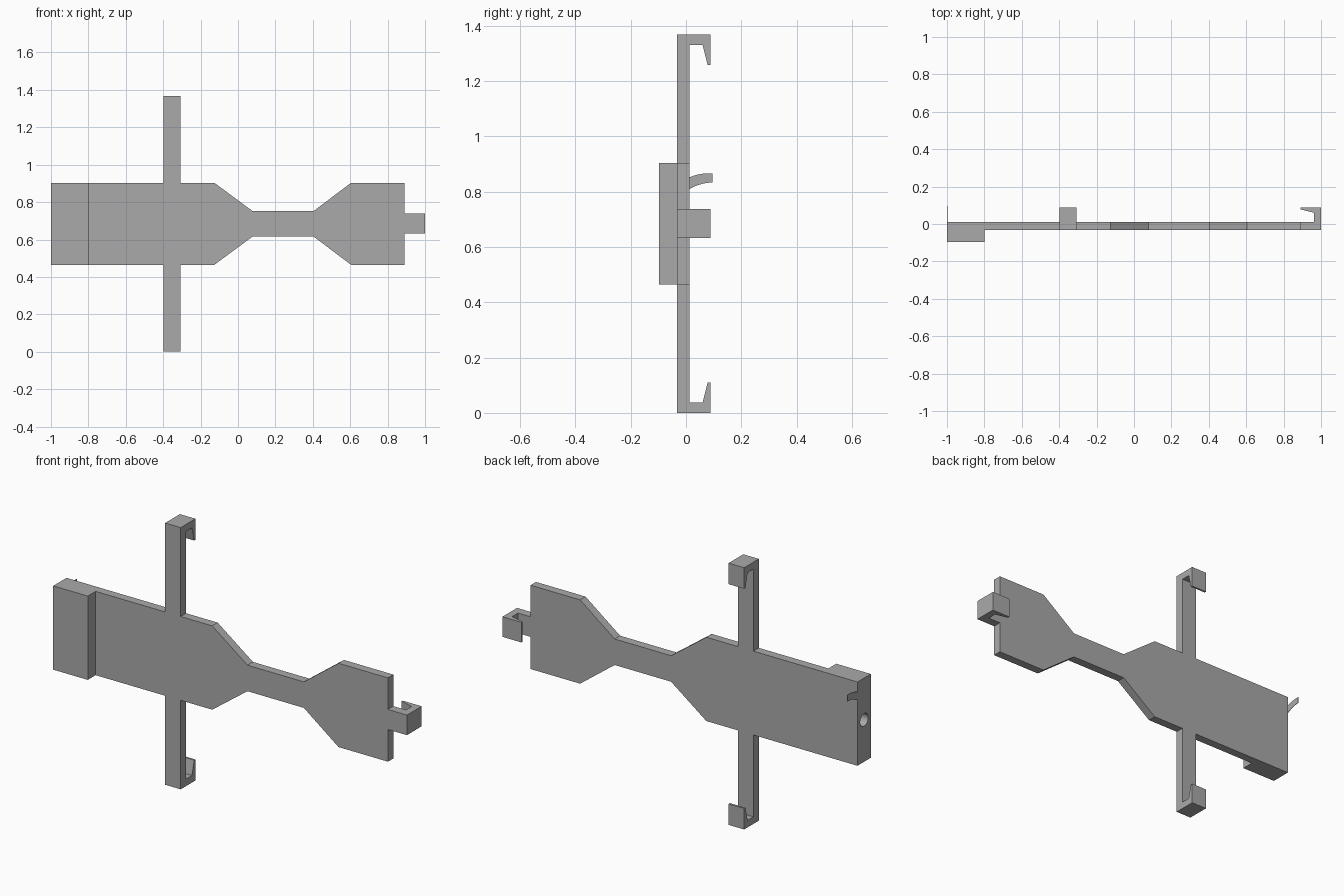
import bpy
import bmesh
from math import radians, sin, cos
from mathutils import Vector, Matrix

cube = bpy.data.objects.get("Cube")
if cube:
    bpy.data.objects.remove(cube)

grey = bpy.data.materials.new("plain grey")
grey.use_nodes = True
COLOUR = (0.4, 0.4, 0.4, 1)
grey.diffuse_color = COLOUR
grey.node_tree.nodes["Principled BSDF"].inputs["Base Color"].default_value = COLOUR

MID = 0.684            # height of the long axis
HALF = 0.219           # half height of the wide body
BACK, FRONT = 0.012, -0.033
HOOK_Y = 0.088


def finish(name, bm):
    bmesh.ops.recalc_face_normals(bm, faces=bm.faces)
    mesh = bpy.data.meshes.new(name)
    bm.to_mesh(mesh)
    bm.free()
    mesh.materials.append(grey)
    obj = bpy.data.objects.new(name, mesh)
    bpy.context.collection.objects.link(obj)
    return obj


def extrude(name, points, depth):
    """Solid from a closed outline, pushed along the depth vector."""
    bm = bmesh.new()
    face = bm.faces.new([bm.verts.new(p) for p in points])
    moved = bmesh.ops.extrude_face_region(bm, geom=[face])["geom"]
    verts = [v for v in moved if isinstance(v, bmesh.types.BMVert)]
    bmesh.ops.translate(bm, verts=verts, vec=Vector(depth))
    return finish(name, bm)


def clip_profile(root, tip):
    """Arm with a barbed hook, as (distance along arm, y) pairs."""
    return [(root, FRONT), (tip, FRONT), (tip, HOOK_Y), (tip - 0.11, HOOK_Y),
            (tip - 0.11, 0.078), (tip - 0.037, 0.06), (tip - 0.037, BACK), (root, BACK)]


# Flat body with a narrow waist
upper = [(-1, HALF), (-0.126, HALF), (0.078, 0.068),
         (0.404, 0.068), (0.604, HALF), (0.89, HALF)]
outline = upper + [(x, -h) for x, h in reversed(upper)]
body = extrude("body_plate", [(x, FRONT, MID + h) for x, h in outline],
               (0, BACK - FRONT, 0))

# Thick block at the end
block = extrude("end_block",
                [(x, y, MID - HALF) for x, y in
                 ((-1, -0.0975), (-0.8, -0.0975), (-0.8, FRONT), (-1, FRONT))],
                (0, 0, 2 * HALF))

# Upper and lower hooked arms
for name, side in (("upper_clip", 1), ("lower_clip", -1)):
    extrude(name, [(-0.398, y, MID + side * d) for d, y in clip_profile(HALF, MID)],
            (0.09, 0, 0))

# Hooked tab at the narrow end
extrude("end_clip", [(x, y, MID - 0.051) for x, y in clip_profile(0.89, 1)],
        (0, 0, 0.105))

# Thin curved prong at the block end
arc = [(radians(a), i / 5) for i, a in enumerate(range(40, -1, -8))]
lower = [(BACK + 0.083 * t, 0.833 - 0.1 * (1 - cos(a))) for a, t in arc]
prong = lower + [(y, z + 0.032 + 0.01 * (1 - (y - BACK) / 0.083))
                 for y, z in reversed(lower)]
extrude("curved_prong", [(-1, y, z) for y, z in prong], (0.002, 0, 0))

# Round blind hole in the block end
bm = bmesh.new()
bmesh.ops.create_cone(bm, cap_ends=True, segments=32, radius1=0.033, radius2=0.033,
                      depth=0.3, matrix=Matrix.Translation((-1, -0.043, MID))
                      @ Matrix.Rotation(radians(90), 4, "Y"))
cutter = finish("hole_cutter", bm)
cutter.hide_render = True
for obj in (body, block):
    mod = obj.modifiers.new("hole", "BOOLEAN")
    mod.operation = "DIFFERENCE"
    mod.solver = "EXACT"
    mod.object = cutter
    bpy.ops.object.select_all(action="DESELECT")
    bpy.context.view_layer.objects.active = obj
    obj.select_set(True)
    bpy.ops.object.modifier_apply(modifier=mod.name)
    bpy.ops.object.shade_smooth_by_angle(angle=radians(30))
bpy.data.objects.remove(cutter)
